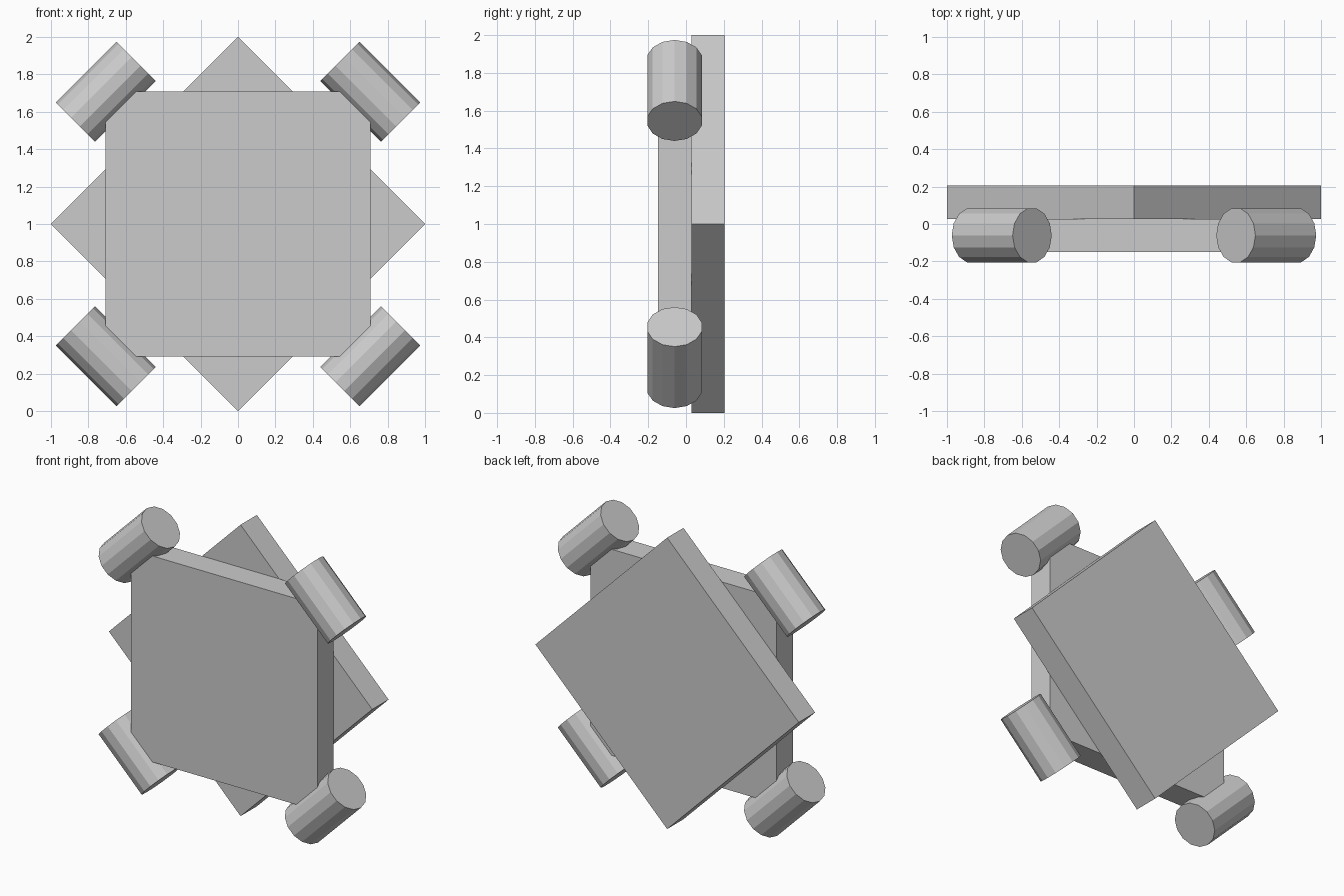
import bpy, bmesh
from math import pi, sin, cos
from mathutils import Matrix, Vector

if "Cube" in bpy.data.objects:
    bpy.data.objects.remove(bpy.data.objects["Cube"])

SIDE = 2 ** 0.5          # plate edge length, so its diagonal is 2
THICK = SIDE / 8         # plate thickness
FRONT_Y = -0.0605        # centre of front plate and rollers
RADIUS, LENGTH, SIDES = 0.148, 0.46, 14


def prism(name, points, depth, matrix):
    """Extrude a flat XY outline along Z, centred, then place it."""
    bm = bmesh.new()
    base = bm.faces.new([bm.verts.new((x, y, -depth / 2)) for x, y in points])
    top = bmesh.ops.extrude_face_region(bm, geom=[base], use_keep_orig=True)
    verts = [g for g in top["geom"] if isinstance(g, bmesh.types.BMVert)]
    bmesh.ops.translate(bm, verts=verts, vec=(0, 0, depth))
    bmesh.ops.recalc_face_normals(bm, faces=bm.faces)
    mesh = bpy.data.meshes.new(name)
    bm.to_mesh(mesh)
    bm.free()
    obj = bpy.data.objects.new(name, mesh)
    obj.matrix_world = matrix
    bpy.context.collection.objects.link(obj)
    return obj


# Two square plates, the rear one turned by 45 degrees
h = SIDE / 2
square = [(-h, -h), (h, -h), (h, h), (-h, h)]
upright = Matrix.Rotation(pi / 2, 4, 'X')
prism("front_plate", square, THICK, Matrix.Translation((0, FRONT_Y, 1)) @ upright)
prism("rear_plate", square, THICK,
      Matrix.Translation((0, FRONT_Y + THICK, 1)) @ Matrix.Rotation(pi / 4, 4, 'Y') @ upright)

# Four rollers lying across the corners of the front plate
circle = [(RADIUS * cos(2 * pi * i / SIDES), RADIUS * sin(2 * pi * i / SIDES))
          for i in range(SIDES)]
for i, corner in enumerate(("top_right", "bottom_right", "bottom_left", "top_left")):
    spin = Matrix.Rotation(pi / 4 + i * pi / 2, 4, 'Y')
    prism("roller_" + corner, circle, LENGTH,
          Matrix.Translation((0, FRONT_Y, 1)) @ spin @ Matrix.Translation((0, 0, 1))
          @ Matrix.Rotation(pi / 2, 4, 'Y') @ Matrix.Identity(4))
